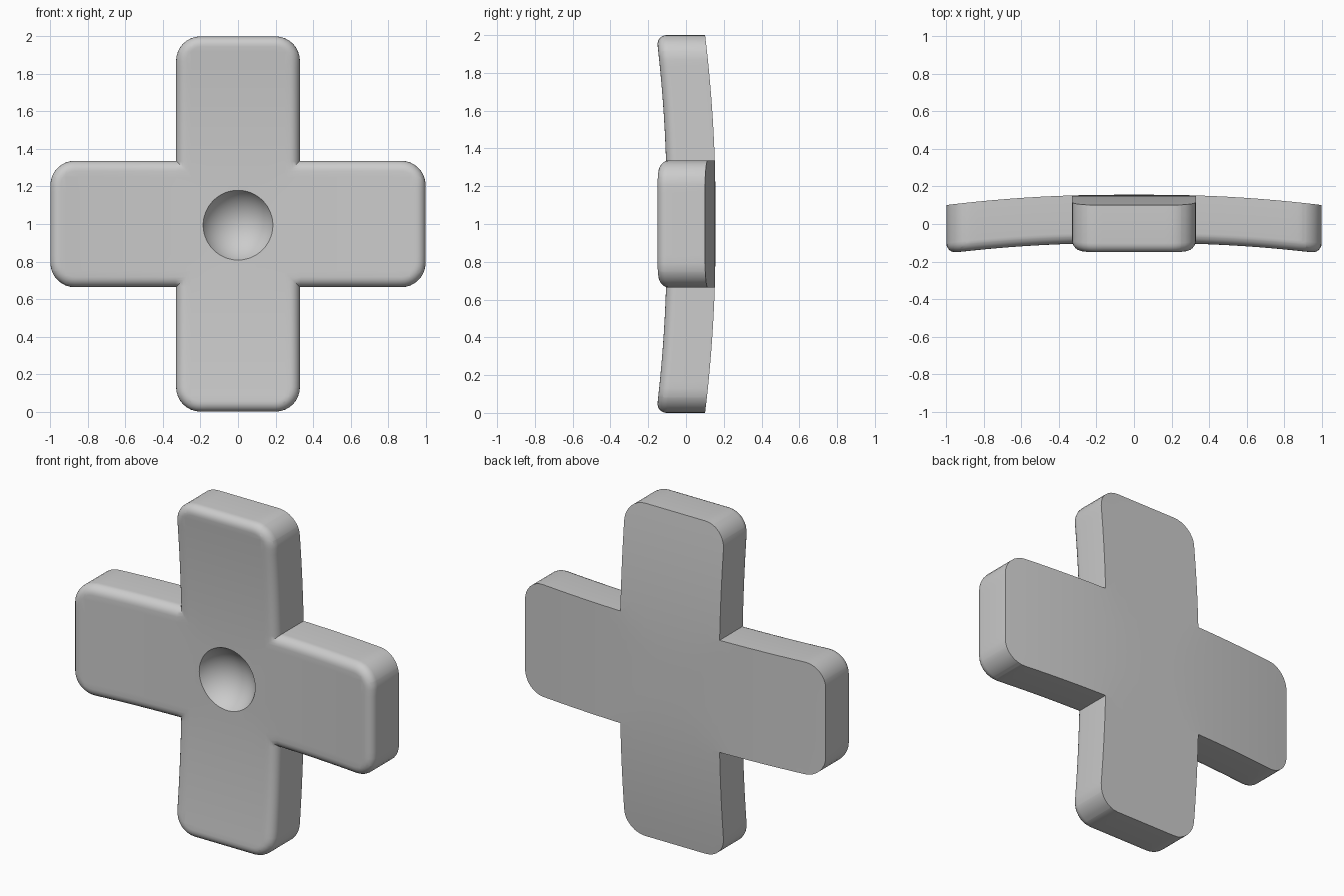
import bpy, bmesh, math

if "Cube" in bpy.data.objects:
    bpy.data.objects.remove(bpy.data.objects["Cube"])

HALF_V, HALF_H = 0.33, 0.337      # half widths of the upright and crosswise arms
CORNER, ROUND = 0.13, 0.055       # arm corner radius, front edge rounding
BACK, FRONT = 0.156, -0.102


def arm_outline(half, angle):
    """Two rounded end corners of an arm pointing along angle."""
    pts = []
    for side in (-1, 1):
        cx, cy = 1 - CORNER, side * (half - CORNER)
        start = -90 if side < 0 else 0
        for i in range(9):
            t = math.radians(start + 90 * i / 8)
            pts.append((cx + CORNER * math.cos(t), cy + CORNER * math.sin(t)))
    c, s = round(math.cos(angle)), round(math.sin(angle))
    return [(x * c - y * s, x * s + y * c) for x, y in pts]


# Cross outline: four arms, each followed by an inner corner
outline = []
for k, (sx, sz) in enumerate(((1, 1), (-1, 1), (-1, -1), (1, -1))):
    outline += arm_outline(HALF_V if k % 2 else HALF_H, k * math.pi / 2)
    outline.append((sx * HALF_V, sz * HALF_H))

# Extrude the outline and round its front rim
bm = bmesh.new()
front_face = bm.faces.new([bm.verts.new((x, FRONT, z)) for x, z in outline])
res = bmesh.ops.extrude_face_region(bm, geom=[front_face], use_keep_orig=True)
for v in res["geom"]:
    if isinstance(v, bmesh.types.BMVert):
        v.co.y = BACK
bmesh.ops.recalc_face_normals(bm, faces=bm.faces[:])
rim = [e for e in bm.edges if all(abs(v.co.y - FRONT) < 1e-5 for v in e.verts)]
bmesh.ops.bevel(bm, geom=rim, offset=ROUND, offset_type='OFFSET', segments=6,
                profile=0.5, affect='EDGES', clamp_overlap=False)

# Slice into a grid so the arms can curve forward
for i in range(-11, 12):
    for axis in ((1, 0, 0), (0, 0, 1)):
        bmesh.ops.bisect_plane(bm, geom=bm.verts[:] + bm.edges[:] + bm.faces[:],
                               dist=1e-5, plane_no=axis,
                               plane_co=[a * i / 12 for a in axis])
for v in bm.verts:
    d = max(abs(v.co.x), abs(v.co.z))
    v.co.y -= 0.068 * max(0, d - 0.1) ** 2
    v.co.z += 1
mesh = bpy.data.meshes.new("cross_pad")
bm.to_mesh(mesh)
bm.free()
pad = bpy.data.objects.new("cross_pad", mesh)
bpy.context.collection.objects.link(pad)

# Round dimple in the middle of the front
bpy.ops.mesh.primitive_uv_sphere_add(segments=64, ring_count=32, radius=0.21,
                                     location=(0, -0.2, 0.994))
cutter = bpy.context.object
cutter.name = "dimple_cutter"
cutter.hide_render = True
mod = pad.modifiers.new("dimple", 'BOOLEAN')
mod.operation = 'DIFFERENCE'
mod.solver = 'EXACT'
mod.object = cutter

bpy.ops.object.select_all(action='DESELECT')
pad.select_set(True)
bpy.context.view_layer.objects.active = pad
bpy.ops.object.modifier_apply(modifier=mod.name)
bpy.data.objects.remove(cutter, do_unlink=True)
bpy.ops.object.shade_smooth_by_angle(angle=math.radians(35))
